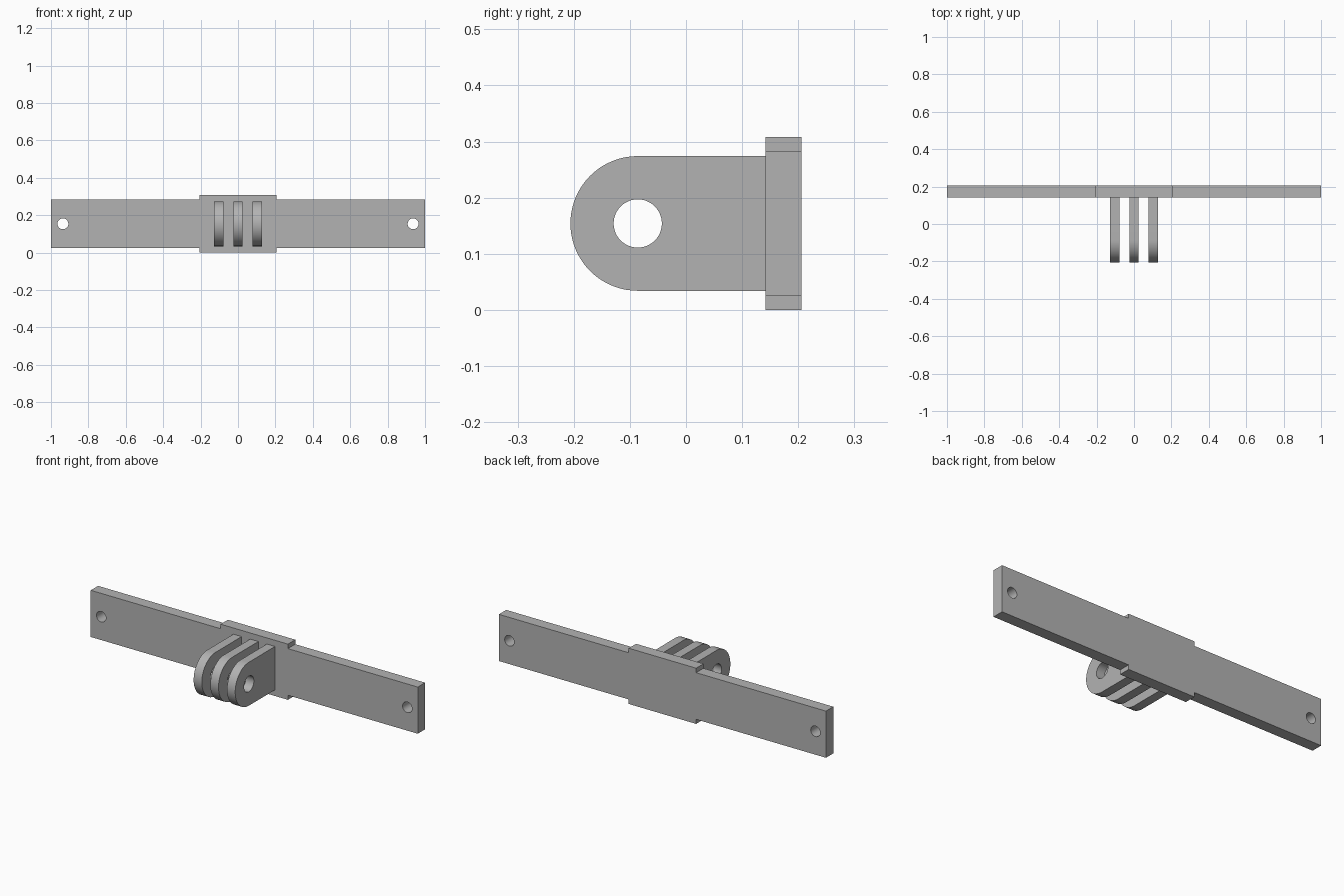
import bpy, bmesh, math
from mathutils import Vector

cube = bpy.data.objects.get("Cube")
if cube:
    bpy.data.objects.remove(cube, do_unlink=True)

grey = bpy.data.materials.new("plain grey")
grey.use_nodes = True
color = (0.45, 0.45, 0.45, 1)
grey.diffuse_color = color
grey.node_tree.nodes["Principled BSDF"].inputs["Base Color"].default_value = color

MID_Z = 0.154            # height of the long axis
BACK, FACE = 0.206, 0.142  # back and front of the mounting bar
PIVOT_Y, LUG_R = -0.086, 0.12


def prism(name, points, sweep):
    """Extrude a closed outline along the sweep vector."""
    bm = bmesh.new()
    face = bm.faces.new([bm.verts.new(p) for p in points])
    new = bmesh.ops.extrude_face_region(bm, geom=[face])["geom"]
    bmesh.ops.translate(bm, vec=Vector(sweep),
                        verts=[g for g in new if isinstance(g, bmesh.types.BMVert)])
    bmesh.ops.recalc_face_normals(bm, faces=bm.faces)
    mesh = bpy.data.meshes.new(name)
    bm.to_mesh(mesh)
    bm.free()
    mesh.materials.append(grey)
    obj = bpy.data.objects.new(name, mesh)
    bpy.context.collection.objects.link(obj)
    return obj


def drill(obj, center, radius, rotation):
    """Cut a round hole through the part."""
    bpy.ops.mesh.primitive_cylinder_add(vertices=48, radius=radius, depth=0.5,
                                        location=center, rotation=rotation)
    cutter = bpy.context.object
    cutter.hide_render = True
    cutter.data.materials.append(grey)
    mod = obj.modifiers.new("hole", "BOOLEAN")
    mod.operation, mod.solver, mod.object = "DIFFERENCE", "EXACT", cutter
    bpy.context.view_layer.objects.active = obj
    bpy.ops.object.modifier_apply(modifier=mod.name)
    bpy.data.objects.remove(cutter, do_unlink=True)


def smooth(obj):
    bpy.ops.object.select_all(action="DESELECT")
    obj.select_set(True)
    bpy.context.view_layer.objects.active = obj
    bpy.ops.object.shade_smooth_by_angle(angle=math.radians(30))


# Mounting bar: long strap with a taller centre section and a hole at each end
quarter = [(1, 0.129), (0.206, 0.129), (0.206, 0.154)]
right_half = quarter + [(x, -z) for x, z in reversed(quarter)]
outline = right_half[:3] + [(-x, z) for x, z in reversed(quarter)]
outline += [(-x, -z) for x, z in quarter] + right_half[3:]
bar = prism("mounting_bar", [(x, FACE, MID_Z + z) for x, z in outline],
            (0, BACK - FACE, 0))
for side in (-1, 1):
    drill(bar, (side * 0.936, FACE, MID_Z), 0.029, (math.pi / 2, 0, 0))
smooth(bar)

# Three round-nosed hinge lugs with a shared pivot hole
arc = [math.pi / 2 + math.pi * i / 40 for i in range(41)]
profile = [(PIVOT_Y + LUG_R * math.cos(a), MID_Z + LUG_R * math.sin(a)) for a in arc]
profile += [(FACE, MID_Z - LUG_R), (FACE, MID_Z + LUG_R)]
for name, x in (("right_lug", -0.102), ("middle_lug", 0), ("left_lug", 0.102)):
    lug = prism(name, [(x - 0.025, y, z) for y, z in profile], (0.05, 0, 0))
    drill(lug, (x, PIVOT_Y, MID_Z), 0.043, (0, math.pi / 2, 0))
    smooth(lug)
